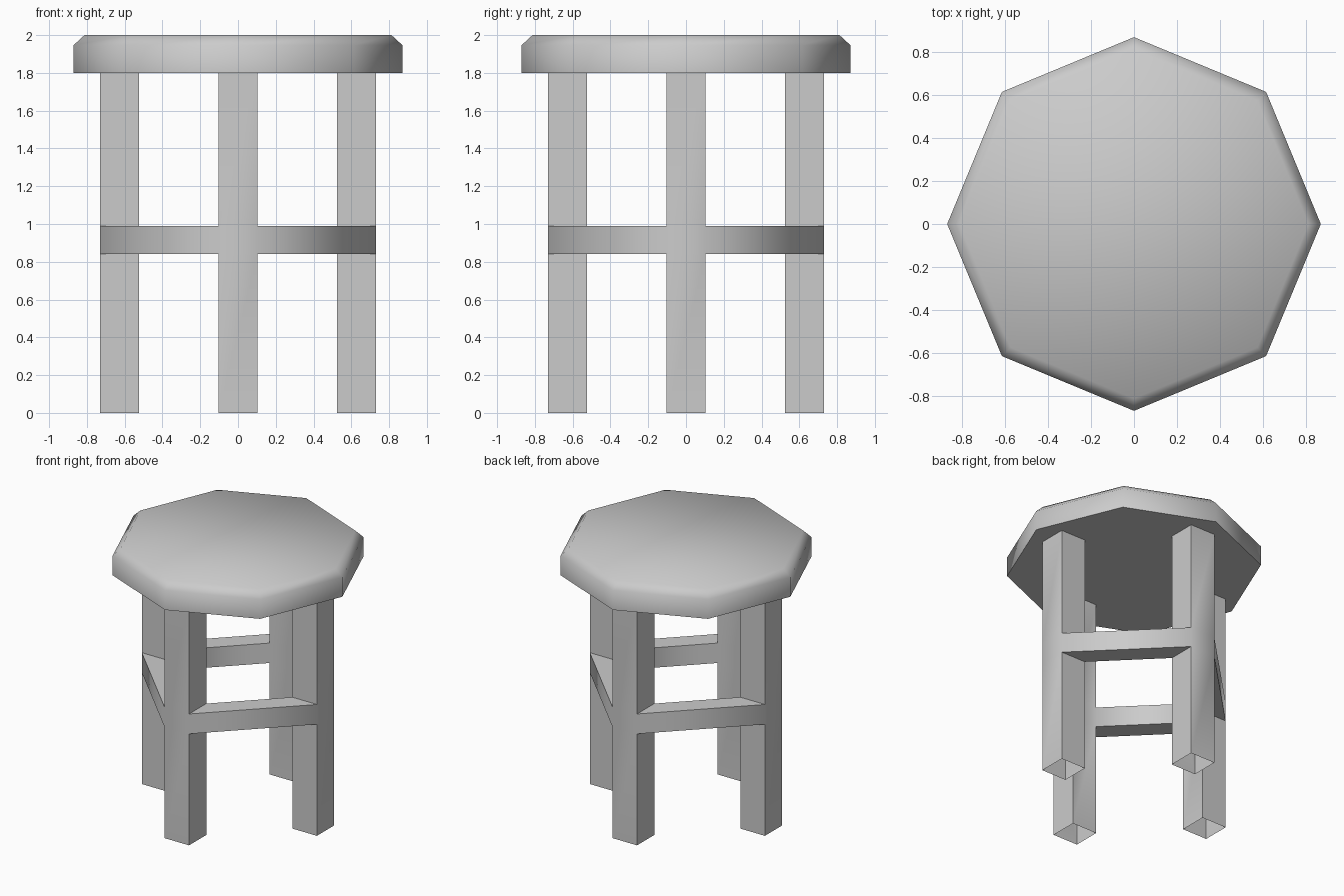
import bpy, bmesh
from math import radians
from mathutils import Matrix, Vector

if "Cube" in bpy.data.objects:
    bpy.data.objects.remove(bpy.data.objects["Cube"])


def finish(bm, name):
    mesh = bpy.data.meshes.new(name)
    bm.to_mesh(mesh)
    bm.free()
    obj = bpy.data.objects.new(name, mesh)
    bpy.context.collection.objects.link(obj)
    bpy.ops.object.select_all(action='DESELECT')
    obj.select_set(True)
    bpy.context.view_layer.objects.active = obj
    bpy.ops.object.shade_smooth_by_angle(angle=radians(50))
    return obj


# Seat: octagonal slab with a chamfered top rim
bm = bmesh.new()
bmesh.ops.create_cone(bm, cap_ends=True, segments=8, radius1=0.87, radius2=0.87,
                      depth=0.2, matrix=Matrix.Translation((0, 0, 1.9)))
rim = [e for e in bm.edges if all(v.co.z > 1.95 for v in e.verts)]
bmesh.ops.bevel(bm, geom=rim, offset=0.053, segments=1, affect='EDGES')
finish(bm, "seat")

# Leg frame: four hollow square legs, open underneath, joined by bridged rungs
HALF, OUTER, INNER = 0.103, 0.73, 0.525
LEVELS = [0, 0.84, 0.99, 1.8]
a, b, c, d = (-HALF, -OUTER), (HALF, -OUTER), (HALF, -INNER), (-HALF, -INNER)
next_a, next_d = (OUTER, -HALF), (INNER, -HALF)

bm = bmesh.new()


def quad(points, turn):
    bm.faces.new([bm.verts.new(turn @ Vector(p)) for p in points])


def wall(p, q, z0, z1, turn):
    quad([(*p, z0), (*q, z0), (*q, z1), (*p, z1)], turn)


for i in range(4):
    turn = Matrix.Rotation(radians(90 * i), 3, 'Z')
    # Leg walls, left open where the rungs meet them
    for k in range(3):
        sides = [(a, b), (c, d)] if k == 1 else [(a, b), (b, c), (c, d), (d, a)]
        for p, q in sides:
            wall(p, q, LEVELS[k], LEVELS[k + 1], turn)
    # Rung to the next leg
    low, high = LEVELS[1], LEVELS[2]
    wall(b, next_a, low, high, turn)
    wall(next_d, c, low, high, turn)
    quad([(*p, high) for p in (b, next_a, next_d, c)], turn)
    quad([(*p, low) for p in (c, next_d, next_a, b)], turn)

bmesh.ops.remove_doubles(bm, verts=bm.verts, dist=0.001)
finish(bm, "leg_frame")
